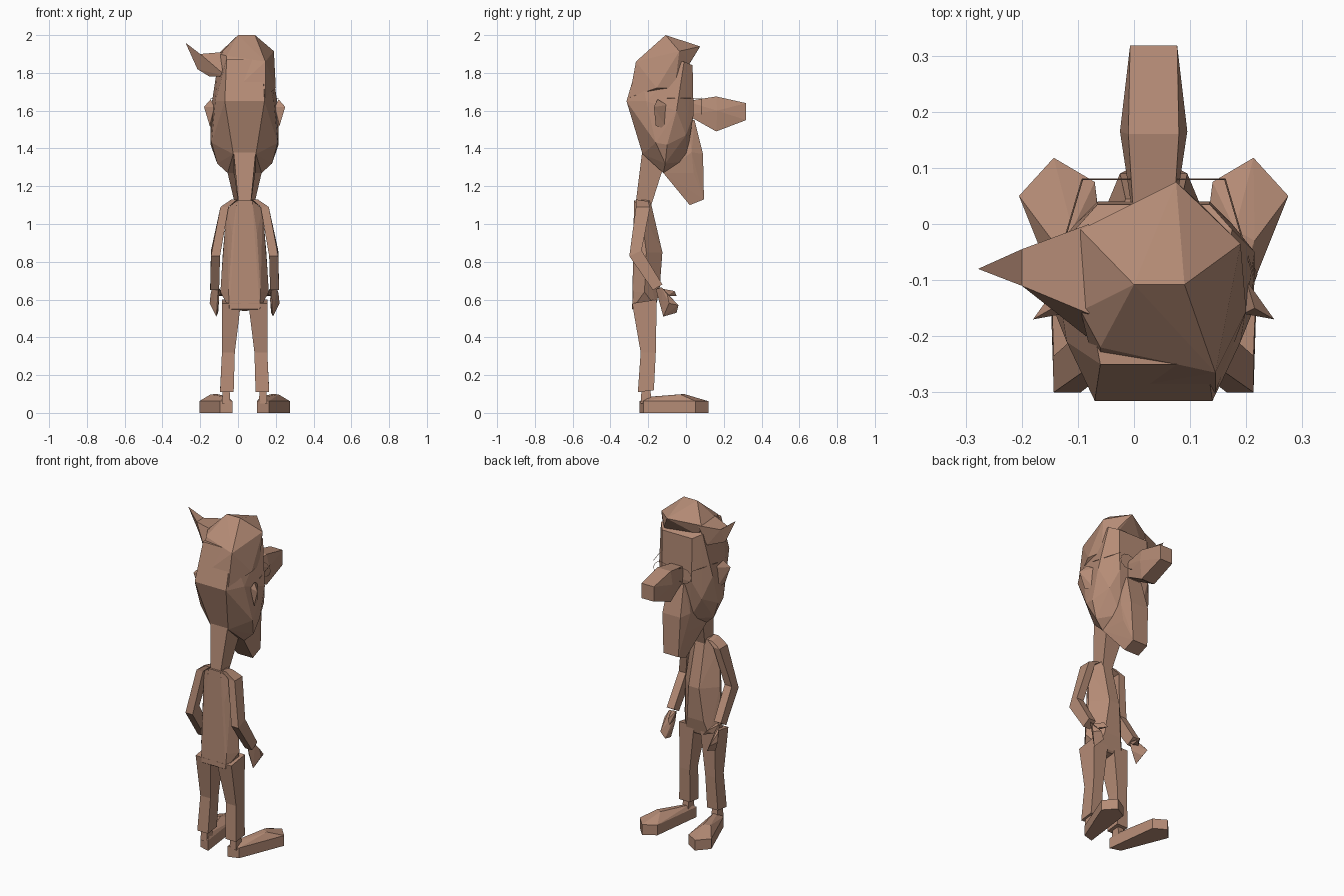
import bpy, bmesh, math
from mathutils import Vector

CX = 0.035  # body centre line

skin = bpy.data.materials.new("warm_brown")
skin.diffuse_color = (0.46, 0.26, 0.18, 1)


def finish(name, bm):
    bmesh.ops.recalc_face_normals(bm, faces=bm.faces[:])
    me = bpy.data.meshes.new(name)
    bm.to_mesh(me)
    bm.free()
    me.materials.append(skin)
    ob = bpy.data.objects.new(name, me)
    bpy.context.collection.objects.link(ob)
    return ob


def hull(name, pts):
    """Faceted convex block around a few points."""
    bm = bmesh.new()
    for p in pts:
        bm.verts.new(p)
    res = bmesh.ops.convex_hull(bm, input=bm.verts[:])
    junk = {g for g in res["geom_interior"] + res["geom_unused"]
            if isinstance(g, bmesh.types.BMVert) and g.is_valid}
    bmesh.ops.delete(bm, geom=list(junk), context='VERTS')
    bmesh.ops.dissolve_limit(bm, angle_limit=0.02, verts=bm.verts[:], edges=bm.edges[:])
    return finish(name, bm)


def side(pts, s):
    return [(CX + s * x, y, z) for x, y, z in pts]


def sym(name, pts):
    """Symmetric block from points on one half."""
    return hull(name, side(pts, 1) + side(pts, -1))


def pair(name, pts):
    for s, tag in ((1, "right"), (-1, "left")):
        hull(tag + "_" + name, side(pts, s))


def loft(name, rings, s):
    """Four-sided limb; each ring is x0, x1, y0, y1, z at back, z at front."""
    bm = bmesh.new()
    loops = []
    for x0, x1, y0, y1, zb, zf in rings:
        c = side([(x0, y0, zb), (x1, y0, zb), (x1, y1, zf), (x0, y1, zf)], s)
        loops.append([bm.verts.new(p) for p in c])
    for a, b in zip(loops, loops[1:]):
        for i in range(4):
            j = (i + 1) % 4
            bm.faces.new((a[i], a[j], b[j], b[i]))
    bm.faces.new(loops[0])
    bm.faces.new(loops[-1])
    return finish(name, bm)


# Head, jaw and nose
sym("skull", [(0.105, -0.315, 1.65), (0.06, -0.23, 1.37), (0.155, -0.21, 1.65),
              (0.175, -0.16, 1.43), (0.18, -0.10, 1.42), (0.18, -0.05, 1.60),
              (0.145, -0.11, 1.32), (0.09, -0.12, 1.27), (0.06, 0.0, 1.33),
              (0.14, 0.0, 1.47), (0.10, 0.04, 1.58), (0.10, 0.035, 1.84),
              (0.14, -0.01, 1.86), (0.095, -0.25, 1.87)])
sym("jaw", [(0.06, 0.01, 1.55), (0.05, 0.045, 1.55), (0.06, 0.09, 1.37),
            (0.085, 0.03, 1.38), (0.09, -0.12, 1.27), (0.075, 0.04, 1.27),
            (0.05, 0.095, 1.13), (0.05, 0.02, 1.10)])
sym("nose", [(0.035, 0.0, 1.65), (0.035, 0.0, 1.58), (0.045, 0.16, 1.675),
             (0.06, 0.165, 1.60), (0.045, 0.16, 1.49), (0.042, 0.318, 1.64),
             (0.042, 0.318, 1.55)])
pair("ear", [(0.165, -0.10, 1.63), (0.165, -0.10, 1.50), (0.18, -0.15, 1.66),
             (0.215, -0.17, 1.62), (0.185, -0.16, 1.52), (0.16, -0.16, 1.62)])

# Hair cap with side-swept tuft
hull("hair_cap", [(0, -0.108, 2.0), (0.09, -0.108, 2.0), (0.145, -0.265, 1.86),
                  (-0.06, -0.22, 1.89), (0.19, -0.035, 1.915), (0.075, 0.075, 1.94),
                  (-0.095, -0.01, 1.91), (-0.095, -0.155, 1.90), (0.13, 0.025, 1.86),
                  (0.185, -0.06, 1.72), (0.20, -0.155, 1.72), (0.145, -0.30, 1.67),
                  (-0.06, -0.30, 1.67), (-0.07, -0.02, 1.84)])
hull("hair_tuft", [(-0.08, 0.0, 1.91), (-0.08, -0.16, 1.91), (-0.06, -0.22, 1.78),
                   (-0.12, -0.03, 1.79), (-0.15, -0.12, 1.78), (-0.215, -0.07, 1.82),
                   (-0.20, -0.045, 1.90), (-0.20, -0.11, 1.90)])
hull("hair_tip", [(-0.278, -0.08, 1.96), (-0.215, -0.07, 1.82), (-0.20, -0.045, 1.90),
                  (-0.20, -0.11, 1.90)])

# Thin wire glasses
for s, tag in ((1, "right"), (-1, "left")):
    loops = [[Vector((CX + s * 0.075 + 0.052 * math.cos(a), 0.08,
                      1.625 + 0.045 * math.sin(a)))
              for a in [i * math.tau / 12 for i in range(12)]],
             side([(0.127, 0.08, 1.665), (0.18, -0.10, 1.665)], s)]
    cu = bpy.data.curves.new(tag + "_glasses", 'CURVE')
    cu.dimensions = '3D'
    cu.bevel_depth = 0.0015
    cu.bevel_resolution = 0
    for k, pts in enumerate(loops):
        sp = cu.splines.new('POLY')
        sp.points.add(len(pts) - 1)
        for p, co in zip(sp.points, pts):
            p.co = (*co, 1)
        sp.use_cyclic_u = k == 0
    cu.materials.append(skin)
    bpy.context.collection.objects.link(bpy.data.objects.new(tag + "_glasses", cu))

# Neck and torso
loft("neck", [(-0.03, 0.03, -0.27, -0.19, 1.08, 1.08),
              (-0.06, 0.06, -0.23, -0.12, 1.40, 1.30)], 1)
sym("torso", [(0.04, -0.275, 1.125), (0.03, -0.19, 1.13), (0.095, -0.24, 1.08),
              (0.065, -0.275, 0.95), (0.115, -0.21, 0.85), (0.035, -0.125, 0.85),
              (0.085, -0.28, 0.64), (0.128, -0.22, 0.64), (0.055, -0.14, 0.65),
              (0.08, -0.285, 0.55), (0.01, -0.27, 0.54), (0.08, -0.16, 0.56),
              (0.01, -0.17, 0.55)])

# Arms, hands, legs, ankles
for s, tag in ((1, "right"), (-1, "left")):
    loft(tag + "_arm", [(0.04, 0.07, -0.265, -0.20, 1.13, 1.12),
                        (0.085, 0.128, -0.265, -0.19, 1.09, 1.09),
                        (0.13, 0.178, -0.30, -0.235, 0.83, 0.86),
                        (0.135, 0.182, -0.175, -0.125, 0.65, 0.68)], s)
    loft(tag + "_leg", [(0.02, 0.12, -0.285, -0.155, 0.58, 0.60),
                        (0.052, 0.12, -0.24, -0.16, 0.32, 0.32),
                        (0.058, 0.13, -0.255, -0.17, 0.11, 0.12)], s)
    loft(tag + "_ankle", [(0.08, 0.115, -0.235, -0.19, 0.13, 0.13),
                          (0.075, 0.12, -0.24, -0.18, 0.05, 0.05)], s)
pair("hand", [(0.14, -0.16, 0.655), (0.17, -0.13, 0.665), (0.135, -0.14, 0.60),
              (0.18, -0.10, 0.63), (0.185, -0.09, 0.58), (0.15, -0.12, 0.51),
              (0.14, -0.05, 0.53), (0.165, -0.04, 0.57)])
pair("thumb", [(0.135, -0.15, 0.66), (0.16, -0.14, 0.66), (0.125, -0.12, 0.625),
               (0.11, -0.05, 0.62), (0.13, -0.06, 0.645), (0.15, -0.10, 0.62)])

# Long splayed feet
sole = [(0.065, -0.245), (0.13, -0.225), (0.24, 0.05), (0.178, 0.118), (0.105, 0.075)]
pair("foot", [(x, y, z) for x, y in sole for z in (0, 0.062)] +
     [(0.085, -0.20, 0.085), (0.11, -0.19, 0.085), (0.145, -0.01, 0.10), (0.18, -0.03, 0.098)])
